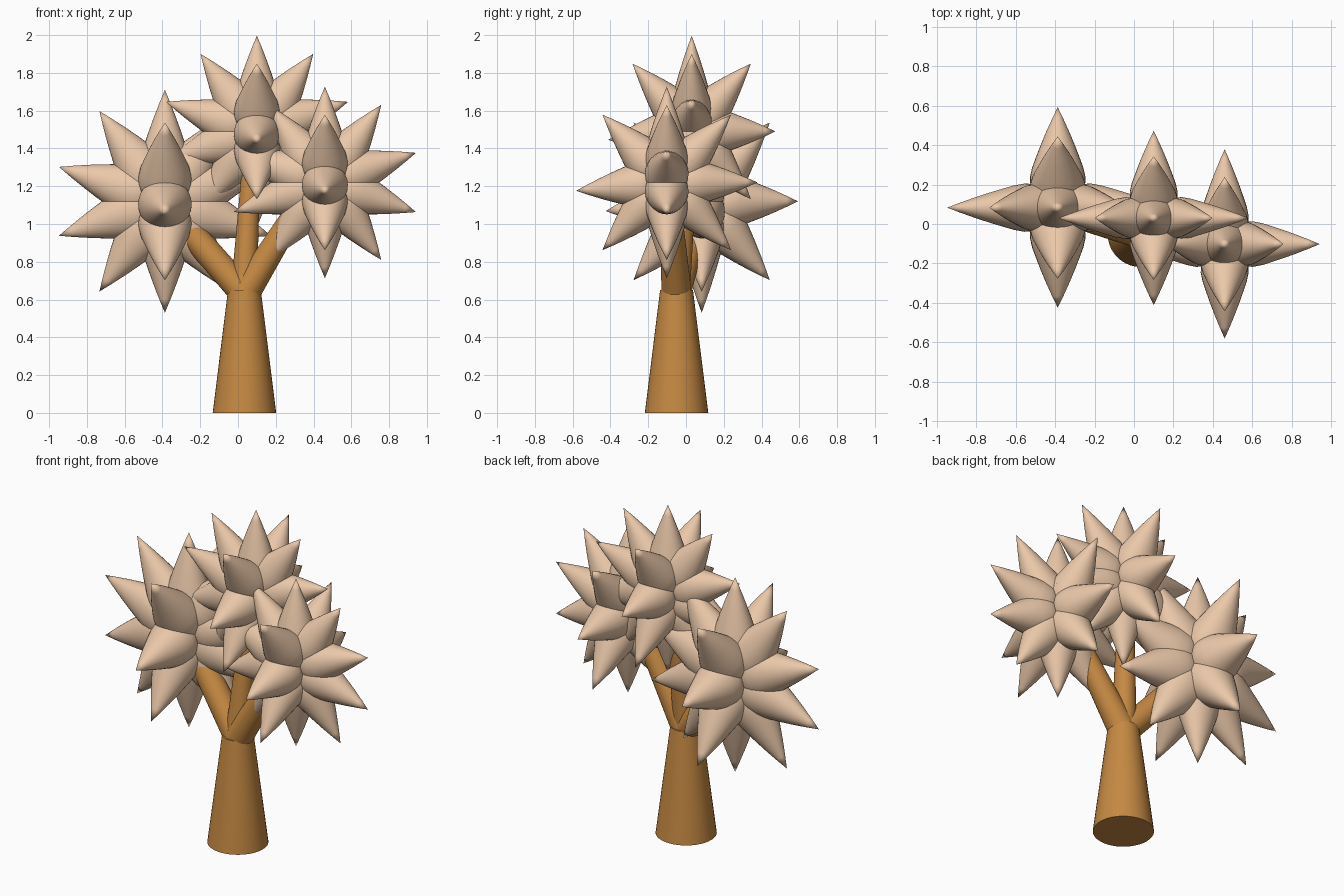
import bpy, bmesh, math
from mathutils import Vector, Matrix

if "Cube" in bpy.data.objects:
    bpy.data.objects.remove(bpy.data.objects["Cube"])


def material(name, rgb):
    m = bpy.data.materials.new(name)
    m.diffuse_color = (*rgb, 1)
    m.use_nodes = True
    m.node_tree.nodes["Principled BSDF"].inputs["Base Color"].default_value = m.diffuse_color
    return m


bark = material("bark", (0.56, 0.25, 0.055))
foliage = material("foliage", (0.83, 0.58, 0.40))


def finish(name, bm, mat):
    bmesh.ops.recalc_face_normals(bm, faces=bm.faces[:])
    mesh = bpy.data.meshes.new(name)
    bm.to_mesh(mesh)
    bm.free()
    mesh.materials.append(mat)
    ob = bpy.data.objects.new(name, mesh)
    bpy.context.collection.objects.link(ob)
    bpy.context.view_layer.objects.active = ob
    ob.select_set(True)
    bpy.ops.object.shade_smooth_by_angle(angle=math.radians(40))
    ob.select_set(False)


def limb(name, start, end, r1, r2):
    a, b = Vector(start), Vector(end)
    d = b - a
    rot = d.to_track_quat('Z', 'Y').to_matrix().to_4x4()
    bm = bmesh.new()
    bmesh.ops.create_cone(bm, cap_ends=True, segments=40, radius1=r1, radius2=r2,
                          depth=d.length, matrix=Matrix.Translation((a + b) / 2) @ rot)
    finish(name, bm, bark)


# Spike outline: (distance from ball centre, radius) for a ball of radius 1
PROFILE = [(0.0, 0.0), (0.06, 0.12), (0.14, 0.2), (0.22, 0.235), (0.30, 0.24), (0.40, 0.22),
           (0.50, 0.188), (0.62, 0.148), (0.75, 0.101), (0.88, 0.05), (1.0, 0.0)]


def add_spike(bm, direction, sides=28):
    rot = Vector(direction).to_track_quat('Z', 'Y').to_matrix()
    rings = []
    for h, r in PROFILE[1:-1]:
        rings.append([bm.verts.new(rot @ Vector((r * math.cos(t), r * math.sin(t), h)))
                      for t in (2 * math.pi * i / sides for i in range(sides))])
    root = bm.verts.new((0, 0, 0))
    tip = bm.verts.new(rot @ Vector((0, 0, 1)))
    for i in range(sides):
        j = (i + 1) % sides
        bm.faces.new((root, rings[0][j], rings[0][i]))
        bm.faces.new((tip, rings[-1][i], rings[-1][j]))
        for lo, hi in zip(rings, rings[1:]):
            bm.faces.new((lo[i], lo[j], hi[j], hi[i]))


def spiky_ball(name, centre, scale):
    bm = bmesh.new()
    # Ten spikes in the side-to-side plane
    for k in range(10):
        a = math.radians(90 + 36 * k)
        add_spike(bm, (math.cos(a), 0, math.sin(a)))
    # Six more front and back; the front one droops slightly
    for deg in (45, 0, -45, 135, 185, 225):
        a = math.radians(deg)
        add_spike(bm, (0, math.cos(a), math.sin(a)))
    bm.transform(Matrix.Translation(centre) @ Matrix.Diagonal((*scale, 1)))
    finish(name, bm, foliage)


# Trunk and branches
fork = (0.034, -0.05, 0.63)
limb("trunk", (0.034, -0.05, 0), (0.034, -0.05, 0.65), 0.168, 0.087)
limb("left_branch", fork, (-0.36, 0.07, 1.08), 0.075, 0.07)
limb("middle_branch", (0.03, -0.05, 0.62), (0.075, 0.02, 1.4), 0.07, 0.045)
limb("right_branch", fork, (0.40, -0.09, 1.22), 0.08, 0.05)

# Foliage balls
spiky_ball("left_foliage", (-0.387, 0.083, 1.12), (0.59, 0.51, 0.59))
spiky_ball("top_foliage", (0.10, 0.03, 1.49), (0.507, 0.443, 0.507))
spiky_ball("right_foliage", (0.46, -0.102, 1.22), (0.507, 0.481, 0.507))
